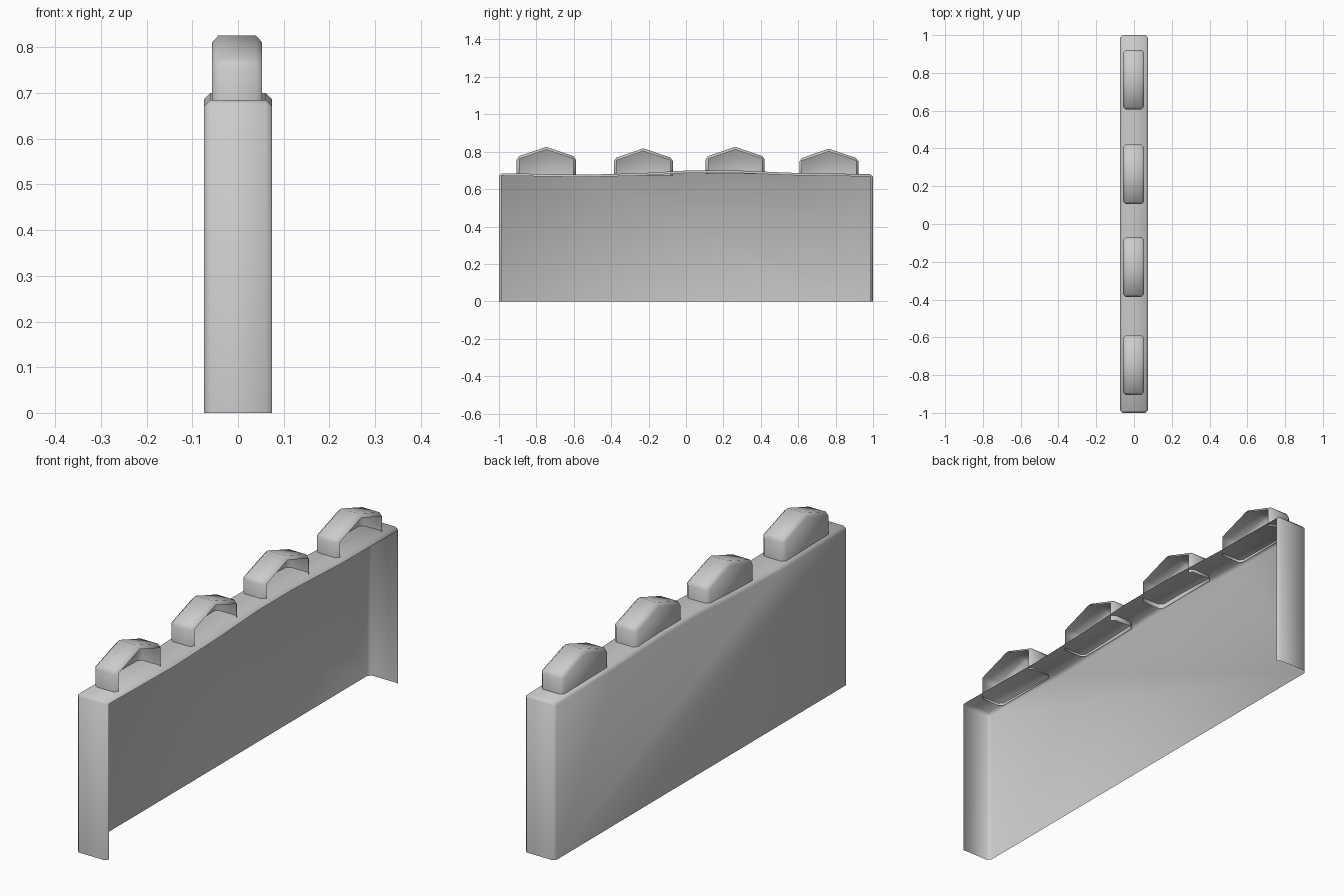
import bpy, bmesh, math

if "Cube" in bpy.data.objects:
    bpy.data.objects.remove(bpy.data.objects["Cube"])


def shell(name, profile, x0, x1, bevel):
    """Extrude a (y, z) profile along x, chamfer it, leave +x side and bottom open."""
    bm = bmesh.new()
    face = bm.faces.new([bm.verts.new((x0, y, z)) for y, z in profile])
    ext = bmesh.ops.extrude_face_region(bm, geom=[face], use_keep_orig=True)
    for g in ext["geom"]:
        if isinstance(g, bmesh.types.BMVert):
            g.co.x = x1
    bmesh.ops.recalc_face_normals(bm, faces=bm.faces)
    bm.normal_update()
    bottom = [f for f in bm.faces if f.normal.z < -0.9]
    bmesh.ops.delete(bm, geom=bottom, context='FACES')
    edges = [e for e in bm.edges if len(e.link_faces) == 2
             and e.calc_face_angle() > math.radians(50)]
    bmesh.ops.bevel(bm, geom=edges, offset=bevel, segments=1,
                    profile=0.5, affect='EDGES')
    bm.normal_update()
    side = [f for f in bm.faces if f.normal.x > 0.95]
    bmesh.ops.delete(bm, geom=side, context='FACES')
    mesh = bpy.data.meshes.new(name)
    bm.to_mesh(mesh)
    bm.free()
    obj = bpy.data.objects.new(name, mesh)
    bpy.context.collection.objects.link(obj)
    bpy.ops.object.select_all(action='DESELECT')
    obj.select_set(True)
    bpy.context.view_layer.objects.active = obj
    bpy.ops.object.shade_smooth_by_angle(angle=math.radians(50))
    return obj


# Wall with a gently uneven top
top = [(1, .68), (.6, .686), (.26, .70), (.02, .70),
       (-.25, .685), (-.54, .677), (-1, .685)]
shell("wall", [(-1, 0), (1, 0)] + top, -.074, .074, .013)

# Gabled merlons along the top: start y, base z, peak z
merlons = [(-.905, .672, .826), (-.386, .672, .818),
           (.105, .680, .826), (.606, .674, .816)]
for i, (y, base, peak) in enumerate(merlons):
    length = .316
    eave = peak - .054
    shell(f"merlon_{i + 1}",
          [(y, base), (y + length, base), (y + length, eave),
           (y + length / 2, peak), (y, eave)],
          -.057, .053, .014)
